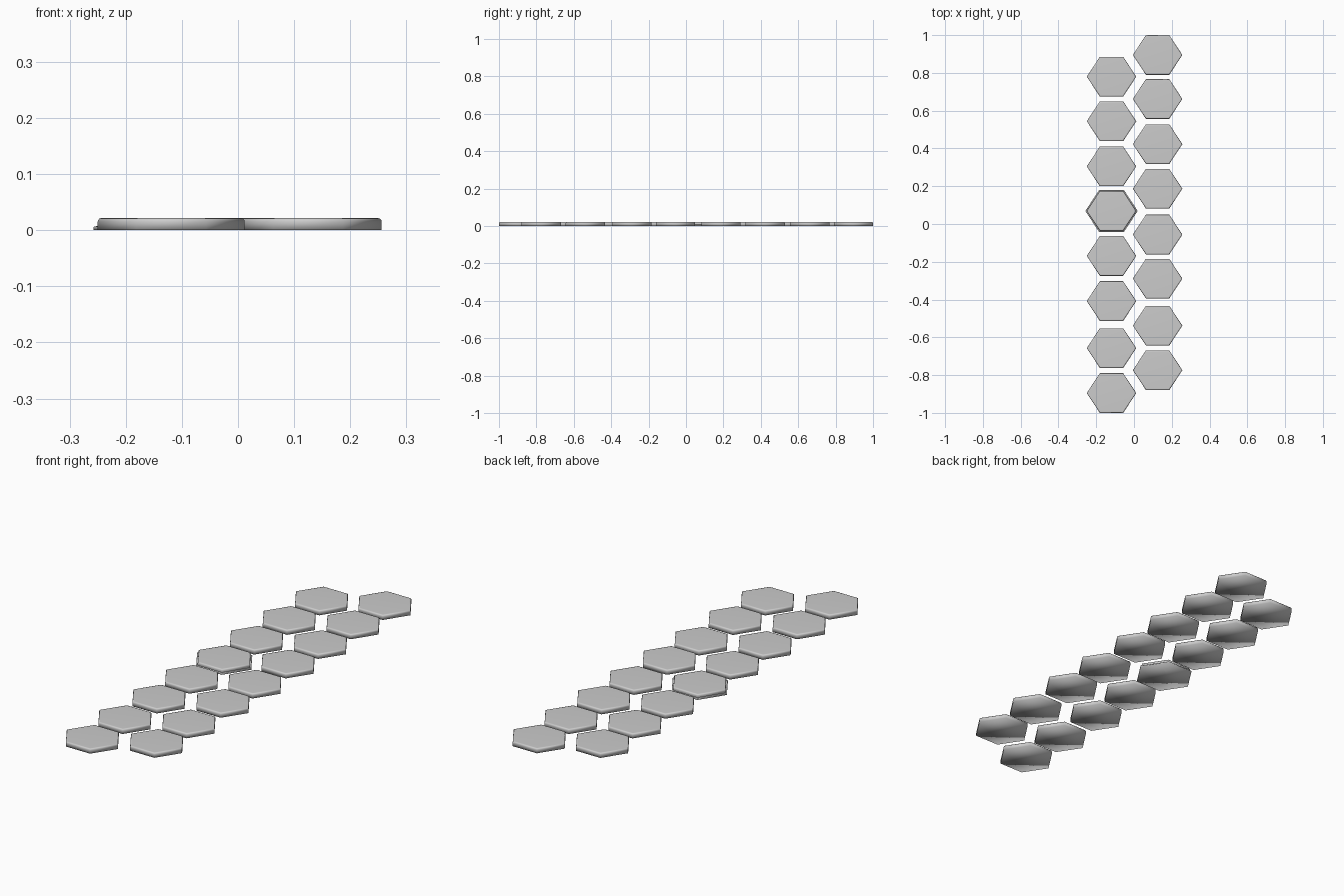
import bpy, bmesh

if "Cube" in bpy.data.objects:
    bpy.data.objects.remove(bpy.data.objects["Cube"])

HX, HY, FLAT = 0.131, 0.105, 0.062   # half length, half width, half of the flat side


def hex_ring(bm, inset, z):
    kx, ky = 1 - inset / HX, 1 - inset / HY * 0.87
    pts = [(HX, 0), (FLAT, HY), (-FLAT, HY), (-HX, 0), (-FLAT, -HY), (FLAT, -HY)]
    return [bm.verts.new((x * kx, y * ky, z)) for x, y in pts]


def hex_tile(name, profile, loc):
    """Closed hexagonal slab from (inset, z) rings, bottom to top."""
    bm = bmesh.new()
    rings = [hex_ring(bm, i, z) for i, z in profile]
    bm.faces.new(rings[0][::-1])
    for a, b in zip(rings, rings[1:]):
        for k in range(6):
            n = (k + 1) % 6
            bm.faces.new((a[k], a[n], b[n], b[k]))
    bm.faces.new(rings[-1])
    for f in bm.faces:
        f.smooth = True
    me = bpy.data.meshes.new(name)
    bm.to_mesh(me)
    bm.free()
    ob = bpy.data.objects.new(name, me)
    ob.location = loc
    bpy.context.collection.objects.link(ob)
    return ob


# slab with a softly rounded top rim
TILE = [(0, 0), (0, 0.015), (0.0008, 0.0182), (0.003, 0.0207), (0.0065, 0.0215), (0.009, 0.0216)]
# thin lip around one tile
LIP = [(-0.0075, 0), (-0.0075, 0.005), (-0.006, 0.0065), (-0.003, 0.007)]

LEFT_X, RIGHT_X = -0.119, 0.125
left_y = [0.78, 0.544, 0.305, 0.069, -0.169, -0.408, -0.657, -0.895]
right_y = [0.895, 0.662, 0.423, 0.187, -0.056, -0.289, -0.538, -0.774]

# two staggered columns of tiles
for side, x, ys in (("left", LEFT_X, left_y), ("right", RIGHT_X, right_y)):
    for i, y in enumerate(ys):
        hex_tile(f"{side}_tile_{i + 1}", TILE, (x, y, 0))

# lip on the fourth left tile
hex_tile("tile_lip", LIP, (LEFT_X, left_y[3], 0))
